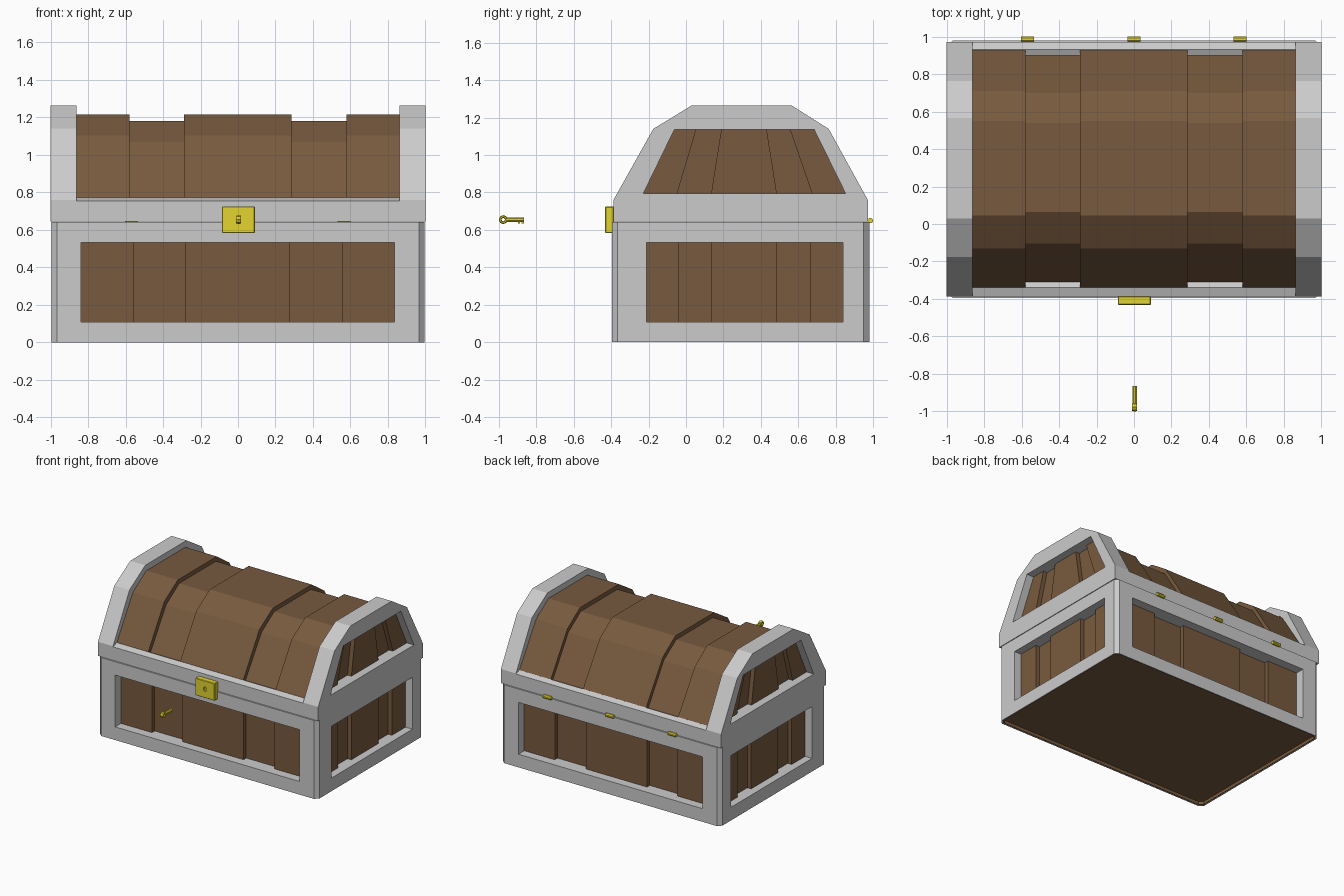
import bpy, bmesh, math
from mathutils import Vector

if "Cube" in bpy.data.objects:
    bpy.data.objects.remove(bpy.data.objects["Cube"])


def material(name, rgb):
    m = bpy.data.materials.new(name)
    m.diffuse_color = (*rgb, 1)
    m.use_nodes = True
    m.node_tree.nodes["Principled BSDF"].inputs["Base Color"].default_value = m.diffuse_color
    return m


GREY = material("grey_metal", (0.60, 0.60, 0.60))
BROWN = material("brown_wood", (0.188, 0.102, 0.049))
GOLD = material("gold", (0.77, 0.655, 0.03))


def prism(name, pts, axis, a, b, mat):
    """Extrude a 2D polygon from a to b along the given axis."""
    def place(p, t):
        u, v = p
        return {"x": (t, u, v), "y": (u, t, v), "z": (u, v, t)}[axis]
    bm = bmesh.new()
    f = bm.faces.new([bm.verts.new(place(p, a)) for p in pts])
    ext = bmesh.ops.extrude_face_region(bm, geom=[f])
    shift = Vector(place((0, 0), b - a))
    bmesh.ops.translate(bm, vec=shift,
                        verts=[g for g in ext["geom"] if isinstance(g, bmesh.types.BMVert)])
    bmesh.ops.recalc_face_normals(bm, faces=bm.faces)
    me = bpy.data.meshes.new(name)
    bm.to_mesh(me)
    bm.free()
    ob = bpy.data.objects.new(name, me)
    bpy.context.collection.objects.link(ob)
    me.materials.append(mat)
    return ob


def rect(u0, u1, v0, v1):
    return [(u0, v0), (u1, v0), (u1, v1), (u0, v1)]


def cut(ob, cutter):
    cutter.hide_render = True
    cutter.hide_set(True)
    cutter.display_type = 'WIRE'
    m = ob.modifiers.new("cut", 'BOOLEAN')
    m.operation, m.solver, m.object = 'DIFFERENCE', 'EXACT', cutter


# chest body: hollow chamfered frame with a window in each side
X, Y0, Y1, C = 0.996, -0.396, 0.98, 0.03


def footprint(d):
    x, y0, y1 = X - d, Y0 + d, Y1 - d
    return [(-x + C, y0), (x - C, y0), (x, y0 + C), (x, y1 - C),
            (x - C, y1), (-x + C, y1), (-x, y1 - C), (-x, y0 + C)]


T = 0.125  # wall thickness
frame = prism("body_frame", footprint(0), "z", 0.0, 0.643, GREY)
cut(frame, prism("front_window_cutter", rect(-0.838, 0.835, 0.108, 0.533), "y", -1, 2, BROWN))
cut(frame, prism("side_window_cutter", rect(-0.212, 0.84, 0.108, 0.533), "x", -2, 2, BROWN))
cut(frame, prism("cavity_cutter", rect(-X + T, X - T, Y0 + T, Y1 - T), "z", -1, 2, GREY))
cut(frame, prism("underside_cutter", footprint(0.008), "z", -1, 0.035, GREY))

# recessed wooden floor with a thin skirt
floor = prism("floor_board", footprint(0.008), "z", 0.003, 0.05, BROWN)
cut(floor, prism("floor_cutter", footprint(0.014), "z", -1, 0.028, BROWN))

# body planks: raised and recessed boards alternate
xs = [-0.85, -0.556, -0.28, 0.275, 0.557, 0.85]
ys = [-0.22, -0.037, 0.137, 0.487, 0.663, 0.85]
for i in range(5):
    d = 0.075 + 0.035 * (i % 2)
    px, py = rect(xs[i], xs[i + 1], 0.1, 0.545), rect(ys[i], ys[i + 1], 0.1, 0.545)
    prism("front_plank", px, "y", Y0 + d, Y0 + T, BROWN)
    prism("back_plank", px, "y", Y1 - d, Y1 - T, BROWN)
    d -= 0.012
    for s in (-1, 1):
        prism("side_plank", py, "x", s * (X - d), s * (X - T), BROWN)

# lid rim: low ridged beams along front and back
L0, L1 = -0.388, 0.972
prism("front_rim", [(L0, 0.645), (L0, 0.755), (-0.34, 0.772), (-0.295, 0.75), (-0.27, 0.645)],
      "x", -0.87, 0.87, GREY)
prism("back_rim", [(L1, 0.645), (L1, 0.755), (0.93, 0.772), (0.885, 0.75), (0.86, 0.645)],
      "x", -0.87, 0.87, GREY)

# arched lid planks, hollow below
raised = [(-0.342, 0.765), (-0.13, 1.105), (0.045, 1.215), (0.55, 1.215), (0.71, 1.105), (0.932, 0.765)]
sunk = [(-0.311, 0.755), (-0.105, 1.07), (0.063, 1.18), (0.54, 1.18), (0.70, 1.07), (0.902, 0.755)]
under = [(0.295 + (y - 0.295) * 0.9, z - 0.05) for y, z in reversed(sunk)]
lx = [-0.87, -0.578, -0.288, 0.285, 0.578, 0.87]
for i in range(5):
    prism("lid_plank", (sunk if i % 2 else raised) + under, "x", lx[i], lx[i + 1], BROWN)

# lid ends: thick arches with a trapezoid window and fanned planks behind
arch = [(L0, 0.645), (L0, 0.76), (-0.175, 1.14), (0.03, 1.265),
        (0.565, 1.265), (0.763, 1.14), (L1, 0.76), (L1, 0.645)]
low = [-0.24, -0.05, 0.133, 0.487, 0.677, 0.87]
high = [-0.07, 0.057, 0.19, 0.43, 0.553, 0.70]
for s in (-1, 1):
    end = prism("lid_end_frame", arch, "x", s * 0.863, s * 1.0, GREY)
    cut(end, prism("lid_window_cutter",
                   [(-0.228, 0.795), (0.853, 0.795), (0.685, 1.137), (-0.062, 1.137)],
                   "x", s * 0.7, s * 1.2, GREY))
    for i in range(5):
        prism("lid_end_plank", [(low[i], 0.785), (low[i + 1], 0.785),
                                (high[i + 1], 1.145), (high[i], 1.145)],
              "x", s * 0.866, s * (0.935 - 0.035 * (i % 2)), BROWN)

# lock with keyhole
lock = prism("lock", rect(-0.086, 0.09, 0.583, 0.725), "y", -0.432, -0.385, GOLD)
bev = lock.modifiers.new("bevel", 'BEVEL')
bev.width, bev.segments = 0.004, 1
hole = [(0.002 + 0.014 * math.sin(k * math.pi / 4), 0.655 + 0.02 * math.cos(k * math.pi / 4))
        for k in range(8)]
cut(lock, prism("keyhole_cutter", hole, "y", -0.5, -0.415, GOLD))


# hinges
def octagon(u, v, r):
    return [(u + r * math.cos((k + .5) * math.pi / 4), v + r * math.sin((k + .5) * math.pi / 4))
            for k in range(8)]


for x in (-0.568, 0, 0.566):
    prism("hinge", octagon(0.986, 0.65, 0.0145), "x", x - 0.035, x + 0.035, GOLD)

# key floating in front of the chest
bpy.ops.mesh.primitive_torus_add(major_segments=8, minor_segments=6, major_radius=0.0165,
                                 minor_radius=0.0075, location=(0.003, -0.977, 0.655),
                                 rotation=(0, math.pi / 2, 0))
bow = bpy.context.object
bow.name = "key_bow"
bow.scale = (1, 1, 2)
bow.data.materials.append(GOLD)
prism("key_shaft", octagon(0.003, 0.655, 0.013), "y", -0.96, -0.865, GOLD)
for y in (-0.899, -0.879):
    prism("key_tooth", rect(-0.004, 0.01, 0.634, 0.656), "y", y, y + 0.012, GOLD)
